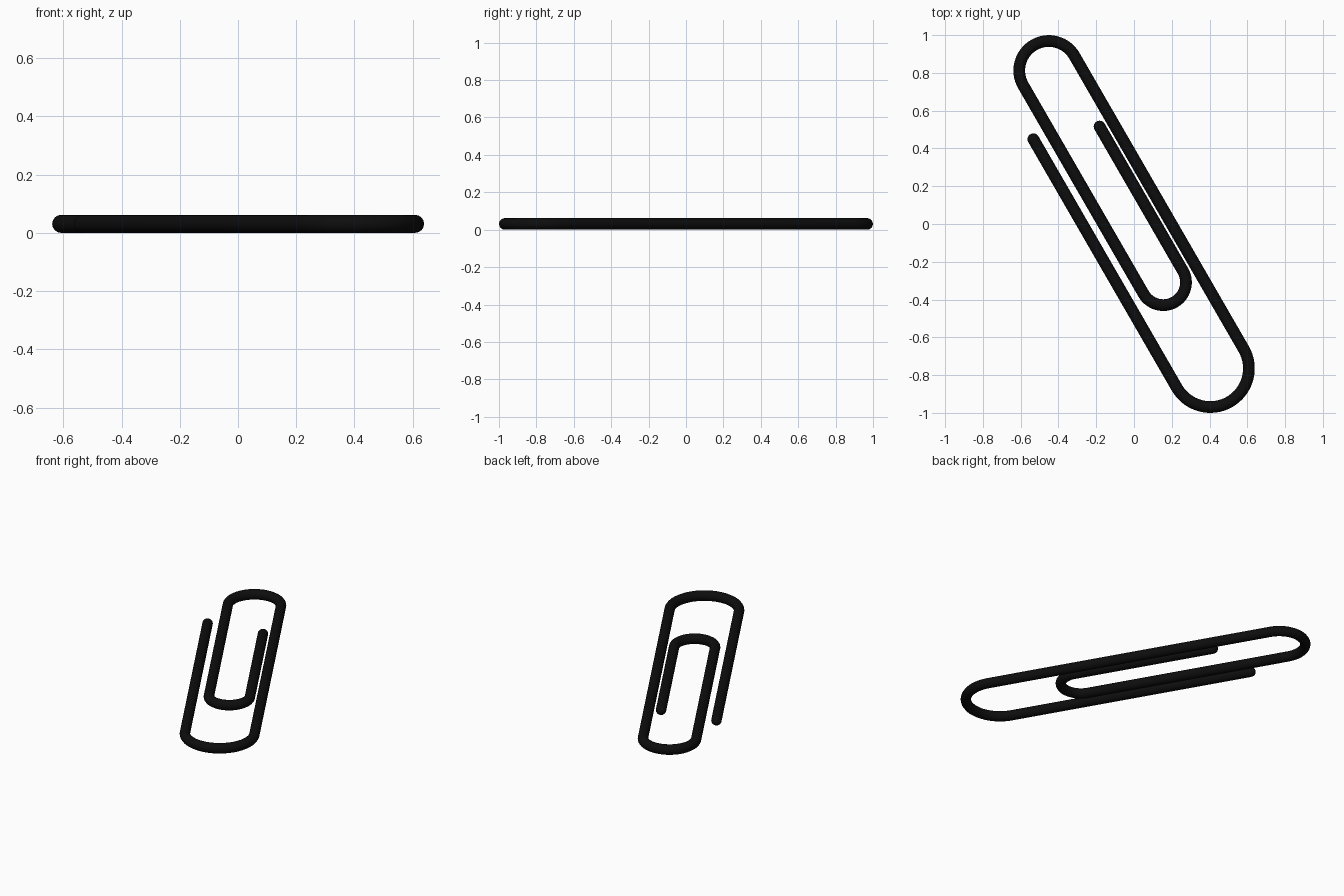
import bpy
from math import sin, cos, pi, radians

if "Cube" in bpy.data.objects:
    bpy.data.objects.remove(bpy.data.objects["Cube"])

R = 0.031                                   # wire radius
TILT = radians(30)                          # clip lies turned on the ground
LEGS = (-0.237, 0.172, -0.141, 0.10)        # sideways offsets of the four straight legs
TURNS = (-0.864, 0.929, -0.345)             # centres of the three bends along the clip
START, END = 0.655, 0.538                   # free wire ends (dome centres)

# Wire path as (sideways, along, thickness factor)
dome = [pi / 2 * i / 6 for i in range(7)]
path = [(LEGS[0], START + R * sin(a), max(cos(a), 0.01)) for a in reversed(dome)]
for i, along in enumerate(TURNS):
    a, b = LEGS[i], LEGS[i + 1]
    mid, half = (a + b) / 2, (a - b) / 2
    side = -1 if i % 2 == 0 else 1          # bends alternate bottom / top
    for k in range(33):
        t = pi * k / 32
        path.append((mid + half * cos(t), along + side * abs(half) * sin(t), 1))
path += [(LEGS[3], END + R * sin(a), max(cos(a), 0.01)) for a in dome]

# Round wire swept along the path
curve = bpy.data.curves.new("clip_wire", 'CURVE')
curve.dimensions = '3D'
curve.bevel_depth = R
curve.bevel_resolution = 6
curve.use_fill_caps = True
spline = curve.splines.new('POLY')
spline.points.add(len(path) - 1)
for p, (v, u, rad) in zip(spline.points, path):
    p.co = (v * cos(TILT) - u * sin(TILT), v * sin(TILT) + u * cos(TILT), R, 1)
    p.radius = rad
wire = bpy.data.objects.new("clip_wire", curve)
bpy.context.collection.objects.link(wire)

# Mesh with smooth shading and black finish
bpy.context.view_layer.objects.active = wire
wire.select_set(True)
bpy.ops.object.convert(target='MESH')
wire = bpy.context.object
bpy.ops.object.shade_smooth_by_angle(angle=radians(40))
black = bpy.data.materials.new("black_wire")
black.diffuse_color = (0.004, 0.004, 0.004, 1)
black.use_nodes = True
black.node_tree.nodes["Principled BSDF"].inputs["Base Color"].default_value = black.diffuse_color
wire.data.materials.clear()
wire.data.materials.append(black)
